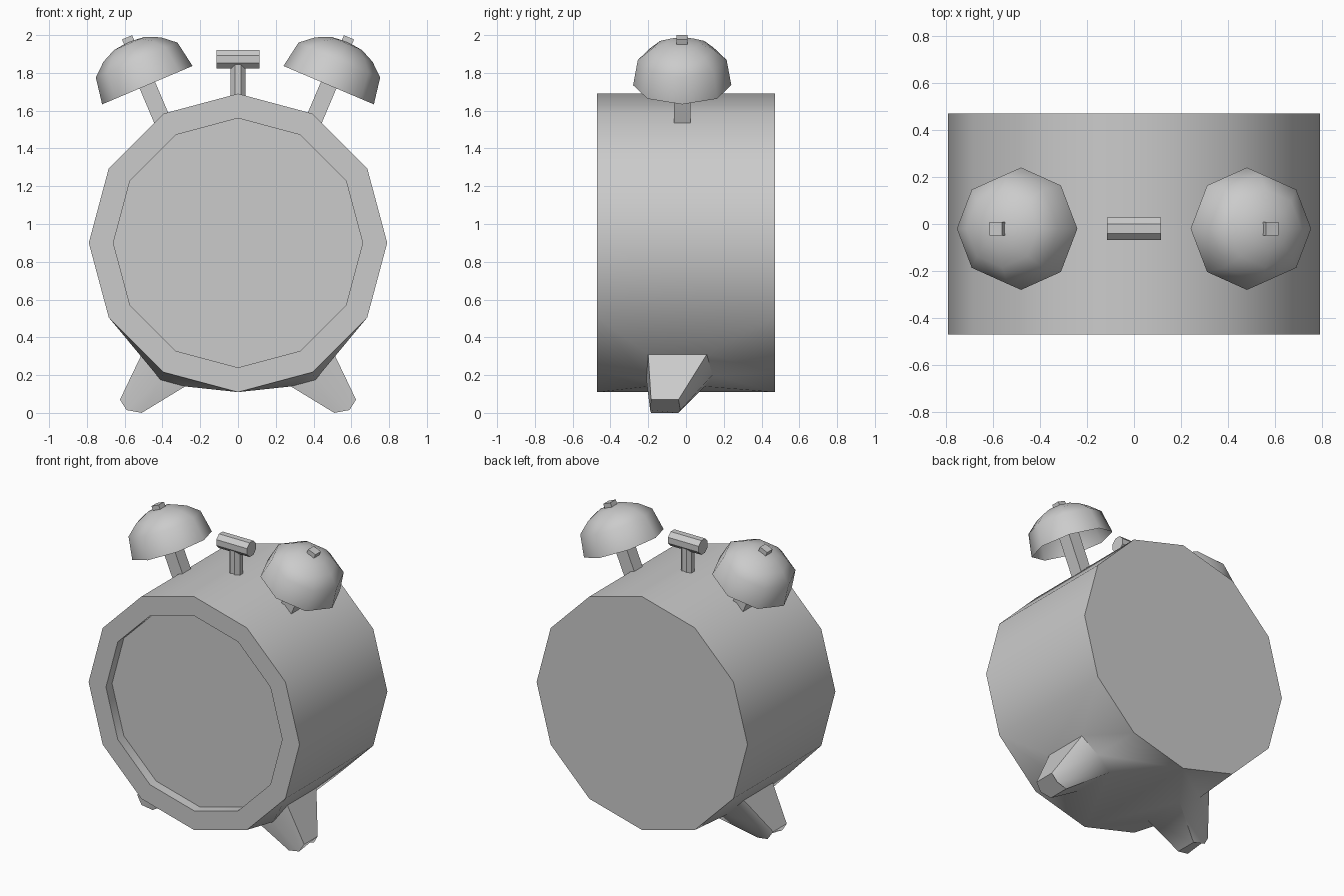
import bpy, bmesh, math
from mathutils import Vector, Matrix

if "Cube" in bpy.data.objects:
    bpy.data.objects.remove(bpy.data.objects["Cube"])


def finish(bm, name, smooth=None, matrix=None):
    bmesh.ops.recalc_face_normals(bm, faces=bm.faces[:])
    if matrix:
        bm.transform(matrix)
    me = bpy.data.meshes.new(name)
    bm.to_mesh(me)
    bm.free()
    ob = bpy.data.objects.new(name, me)
    bpy.context.collection.objects.link(ob)
    if smooth:
        bpy.ops.object.select_all(action='DESELECT')
        ob.select_set(True)
        bpy.context.view_layer.objects.active = ob
        bpy.ops.object.shade_smooth_by_angle(angle=math.radians(smooth))
    return ob


def prism(name, sides, radius, z0, z1, matrix, smooth=None):
    """Straight prism along local z with a flat side facing the local axes."""
    bm = bmesh.new()
    bmesh.ops.create_cone(bm, cap_ends=True, segments=sides, radius1=radius, radius2=radius, depth=z1 - z0,
                          matrix=Matrix.Translation((0, 0, (z0 + z1) / 2)) @ Matrix.Rotation(math.pi / sides, 4, 'Z'))
    return finish(bm, name, smooth, matrix)


# Clock body: twelve-sided drum with a recessed dial and two feet grown from its underside
bm = bmesh.new()


def ring(radius, y):
    return [bm.verts.new((radius * math.sin(k * math.pi / 6), y, 0.9 + radius * math.cos(k * math.pi / 6)))
            for k in range(12)]


def bridge(a, b, skip=()):
    n = len(a)
    for k in range(n):
        if k not in skip:
            bm.faces.new((a[k], a[(k + 1) % n], b[(k + 1) % n], b[k]))


front, back = ring(0.79, -0.47), ring(0.79, 0.47)
rim, dial = ring(0.66, -0.47), ring(0.66, -0.405)
bridge(front, back, skip=(4, 5, 6, 7))
bridge(front, rim)
bridge(rim, dial)
bm.faces.new(dial)
bm.faces.new(back)

# Feet: six-sided tapered stubs blended into the drum
for side, (o, m) in ((1, (4, 5)), (-1, (8, 7))):
    outer = [front[o], front[m], front[6], back[6], back[m], back[o]]
    base = [bm.verts.new((side * x, y, z)) for x, y, z in
            ((0.51, -0.20, 0.31), (0.41, -0.21, 0.175), (0.28, -0.20, 0.14),
             (0.28, 0.10, 0.14), (0.41, 0.14, 0.20), (0.51, 0.11, 0.31))]
    tip = [bm.verts.new((side * x, y, z)) for x, y, z in
           ((0.625, -0.185, 0.07), (0.59, -0.19, 0.015), (0.51, -0.185, 0.0),
            (0.51, -0.04, 0.0), (0.59, -0.03, 0.015), (0.625, -0.04, 0.07))]
    bridge(outer, base)
    bridge(base, tip)
    bm.faces.new(tip)
finish(bm, "clock_body", 50)

# Bells: tilted open domes with a square post and a small knob
for side, label in ((1, "right"), (-1, "left")):
    tilt = Matrix.Translation((side * 0.48, -0.02, 1.735)) @ Matrix.Rotation(side * math.radians(23), 4, 'Y')
    bm = bmesh.new()
    profile = [(0.26, 0), (0.235, 0.145), (0.165, 0.205), (0.09, 0.24)]
    rings = [[bm.verts.new((r * math.cos(k * math.pi / 4), r * math.sin(k * math.pi / 4), h))
              for k in range(8)] for r, h in profile]
    for a, b in zip(rings, rings[1:]):
        bridge(a, b)
    apex = bm.verts.new((0, 0, 0.25))
    for k in range(8):
        bm.faces.new((rings[-1][k], rings[-1][(k + 1) % 8], apex))
    finish(bm, label + "_bell", 60, tilt)
    prism(label + "_bell_post", 4, 0.063, -0.2, 0.22, tilt)
    prism(label + "_bell_knob", 4, 0.041, 0.22, 0.275, tilt)

# Hammer between the bells
prism("hammer_stem", 8, 0.043, 1.62, 1.86, Matrix.Translation((0, -0.02, 0)))
prism("hammer_head", 8, 0.052, -0.115, 0.115,
      Matrix.Translation((0, -0.02, 1.872)) @ Matrix.Rotation(math.pi / 2, 4, 'Y'))
